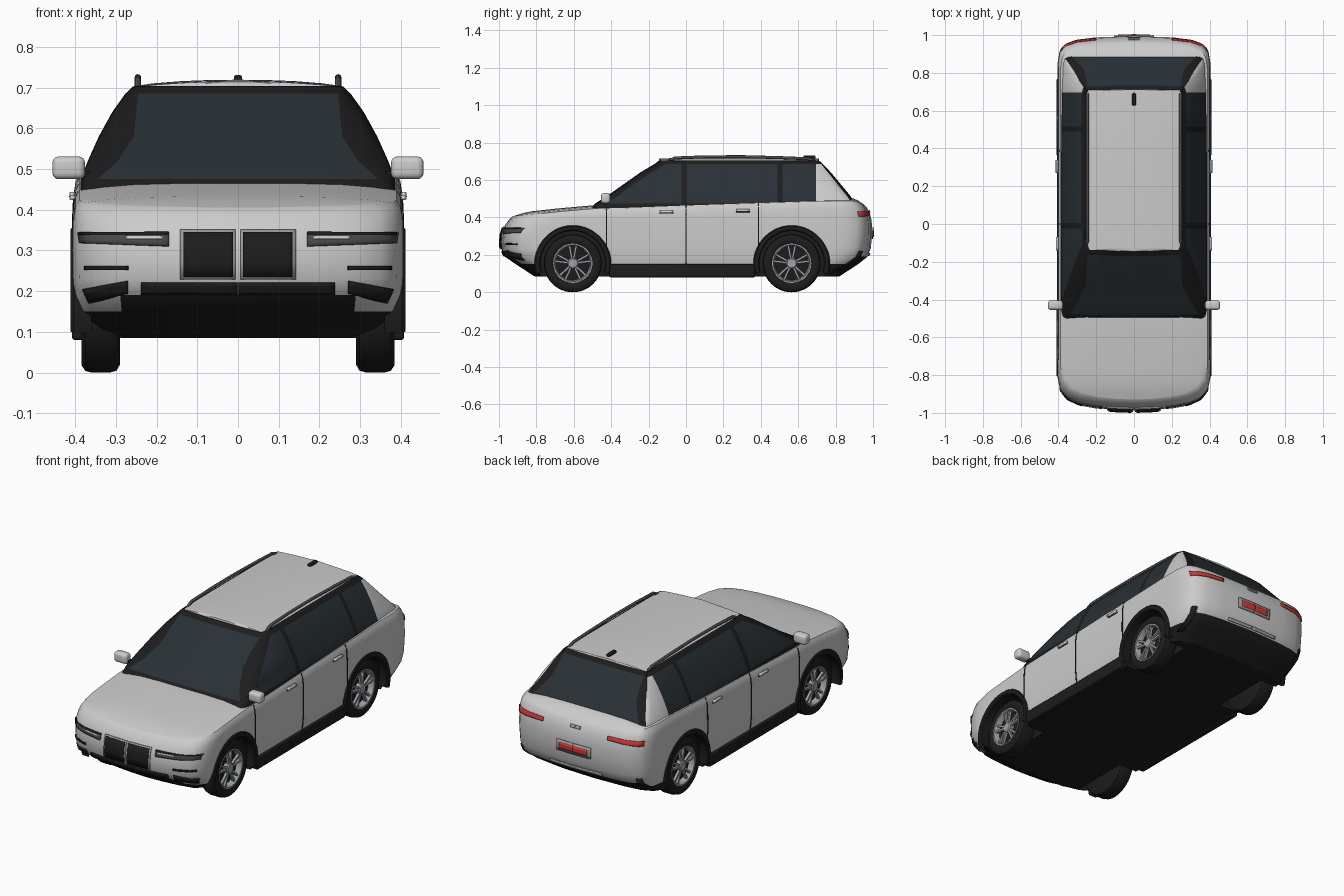
import bpy, bmesh, math
from mathutils import Vector, Matrix
from mathutils.bvhtree import BVHTree

if "Cube" in bpy.data.objects:
    bpy.data.objects.remove(bpy.data.objects["Cube"])


def material(name, r, g, b):
    m = bpy.data.materials.new(name)
    m.diffuse_color = (r, g, b, 1)
    m.use_nodes = True
    m.node_tree.nodes["Principled BSDF"].inputs["Base Color"].default_value = m.diffuse_color
    return m


PAINT = material("paint", .60, .61, .63)
BLACK = material("black_trim", .012, .012, .013)
GLASS = material("glass", .022, .03, .036)
DARK = material("dark_grey", .07, .07, .075)
METAL = material("metal", .35, .36, .37)
RED = material("red_lens", .6, .04, .04)
PALE = material("pale_lens", .8, .8, .8)


def add(name, bm, mats, mirror=True):
    bmesh.ops.remove_doubles(bm, verts=bm.verts, dist=1e-5)
    bmesh.ops.recalc_face_normals(bm, faces=bm.faces)
    me = bpy.data.meshes.new(name)
    bm.to_mesh(me)
    bm.free()
    for m in mats:
        me.materials.append(m)
    ob = bpy.data.objects.new(name, me)
    bpy.context.collection.objects.link(ob)
    if mirror:
        ob.modifiers.new("mirror", 'MIRROR')
    return ob


def grid(name, rows, mats, pick=lambda r, c: 0, wrap=False, mirror=True):
    """Skin a list of equal-length point rows."""
    bm = bmesh.new()
    vs = [[bm.verts.new(p) for p in row] for row in rows]
    n = len(rows[0])
    for r in range(len(rows) - 1):
        for c in range(n if wrap else n - 1):
            d = (c + 1) % n
            f = bm.faces.new((vs[r][c], vs[r][d], vs[r + 1][d], vs[r + 1][c]))
            f.material_index = pick(r, c)
    return add(name, bm, mats, mirror)


def box(name, centre, size, mat, bevel=0, mirror=True):
    bm = bmesh.new()
    bmesh.ops.create_cube(bm, size=1, matrix=Matrix.Translation(centre) @ Matrix.Diagonal((*size, 1)))
    if bevel:
        bmesh.ops.bevel(bm, geom=bm.edges[:], offset=bevel, segments=4, profile=.5, affect='EDGES')
    return add(name, bm, [mat], mirror)


def apply_all(ob):
    bpy.context.view_layer.objects.active = ob
    for m in list(ob.modifiers):
        bpy.ops.object.modifier_apply(modifier=m.name)


# Lower body: plan outlines stacked by height, then closed over the top
TOP = [(-1, .36), (-.97, .385), (-.93, .405), (-.85, .43), (-.7, .447), (-.5, .465), (-.3, .47),
       (0, .482), (.7, .505), (.88, .507), (.93, .487), (.965, .455), (1, .42)]


def top_z(x, y):
    z = TOP[-1][1]
    for (a, za), (b, zb) in zip(TOP, TOP[1:]):
        if a <= y <= b:
            z = za + (zb - za) * (y - a) / (b - a)
    return z - .02 * (x / .4) ** 4


FRONT = [(0, 0), (.25, .004), (.5, .014), (.72, .032), (.87, .06), (.96, .105), (1, .18)]
REAR = [(1, .15), (.97, .08), (.9, .045), (.75, .02), (.5, .007), (0, 0)]
SIDE = 24


def outline(w, yf, yb):
    a, b = yf + .18, yb - .15
    return ([(w * u, yf + d) for u, d in FRONT]
            + [(w, a + (b - a) * k / SIDE) for k in range(1, SIDE)]
            + [(w * u, yb - d) for u, d in REAR])


LEVELS = [(.085, .378, -.81, .82), (.15, .397, -.91, .92), (.19, .402, -.968, .97), (.24, .405, -.985, .988),
          (.32, .406, -.988, .995), (.38, .405, -.982, .995), (.42, .403, -.968, .99),
          (.445, .399, -.95, .98), (.46, .39, -.93, .965)]
rows = [[(0, y, .085) for x, y in outline(*LEVELS[0][1:])]]
for zl, w, yf, yb in LEVELS:
    rows.append([(x, y, zl if zl <= .2 else .2 + (zl - .2) * (top_z(x, y) - .2) / .26)
                 for x, y in outline(w, yf, yb)])
for s in (.95, .85, .65, .35, 0):
    rows.append([(x * s, y, top_z(x * s, y)) for x, y in outline(.39, -.93, .965)])
last = len(rows[0])
body = grid("body", rows, [PAINT, BLACK],
            lambda r, c: int(r < 2 or (r == 2 and (c < 3 or c > last - 5))))
apply_all(body)

# Wheel wells cut out of the body
WHEELS = (-.605, .565)
bm = bmesh.new()
for wy in WHEELS:
    for sx in (-1, 1):
        bmesh.ops.create_cone(bm, cap_ends=True, segments=48, radius1=.185, radius2=.185, depth=.2,
                              matrix=Matrix.Translation((sx * .365, wy, .155)) @ Matrix.Rotation(math.pi / 2, 4, 'Y'))
cutter = add("wheel_well_cutter", bm, [BLACK], False)
cutter.hide_render = True
cut = body.modifiers.new("wells", 'BOOLEAN')
cut.operation, cut.solver, cut.object = 'DIFFERENCE', 'EXACT', cutter
cut.material_mode = 'TRANSFER'
apply_all(body)
bpy.data.objects.remove(cutter)

# Cabin: z, side x, windscreen y, windscreen half width, side start y, rear glass y, its half width, side end y
CABIN = [(.43, .388, -.53, .36, -.46, .925, .36, .87), (.475, .384, -.485, .345, -.425, .905, .352, .86),
         (.52, .367, -.415, .295, -.36, .875, .31, .83), (.58, .34, -.33, .256, -.275, .825, .265, .785),
         (.64, .307, -.245, .25, -.185, .775, .253, .74), (.685, .275, -.17, .246, -.11, .733, .248, .715),
         (.703, .256, -.145, .243, -.08, .712, .246, .703)]
rows = []
for z, xs, yf, xg, ya, yr, xr, yd in CABIN:
    xy = [(0, yf), (xg * .5, yf + .002), (xg, yf + .008), (xg + .65 * (xs - xg), yf + .3 * (ya - yf)), (xs, ya)]
    xy += [(xs + .002, y) for y in (-.025, .005, .49, .515, .695)]
    xy += [(xs - .004, yd), (xr + .7 * (xs - xr), yd + .6 * (yr - yd)), (xr + .02 * (xs - xr) / .06, yr - .01),
           (xr, yr - .006), (xr * .5, yr - .001), (0, yr)]
    rows.append([(x, y, z) for x, y in xy])
rim = rows[-1]
for s in (.96, .8, .55, .3, 0):
    rows.append([(x * s, y, .703 + .012 * (1 - s * s) + .006 * (1 - ((y - .28) / .43) ** 2) * (1 - s ** 6))
                 for x, y, _ in rim])


def cabin_part(r, c):
    if r > 6:
        return 0
    if 1 <= r <= 4 and c in (0, 1, 4, 6, 8, 13, 14):
        return 2
    return 0 if c in (9, 10) and r < 5 else 1


grid("cabin", rows, [PAINT, BLACK, GLASS], cabin_part)

# Thin panels laid onto the body surface
bm = bmesh.new()
bm.from_mesh(body.data)
tree = BVHTree.FromBMesh(bm)
bm.free()


def panel(name, view, quad, mat, off=.002, nu=10, nv=3, thick=.008):
    a, b, c, d = (Vector(p) for p in quad)
    rows = []
    for j in range(nv + 1):
        row = []
        for i in range(nu + 1):
            u, v = a.lerp(b, i / nu).lerp(d.lerp(c, i / nu), j / nv)
            start, ray = {'f': ((u, -2, v), (0, 1, 0)), 'r': ((u, 2, v), (0, -1, 0)),
                          's': ((2, u, v), (-1, 0, 0))}[view]
            hit = tree.ray_cast(Vector(start), Vector(ray))[0]
            if hit is None:
                hit = tree.find_nearest(Vector((u, -.95 if view == 'f' else .95, v)) if view != 's'
                                        else Vector((.4, u, v)))[0]
            row.append(hit - Vector(ray) * off)
        rows.append(row)
    ob = grid(name, rows, [mat])
    sol = ob.modifiers.new("solid", 'SOLIDIFY')
    sol.thickness, sol.offset = thick, 0


def rect(u0, u1, v0, v1):
    return [(u0, v0), (u1, v0), (u1, v1), (u0, v1)]


# Front details
panel("headlight", 'f', [(.17, .31), (.388, .318), (.392, .343), (.17, .345)], DARK)
panel("headlight_top_strip", 'f', rect(.17, .388, .338, .344), BLACK, .004)
panel("headlight_lamp", 'f', rect(.185, .275, .328, .334), PALE, .005)
panel("grille_frame", 'f', rect(.006, .142, .229, .35), METAL, .004)
panel("grille", 'f', rect(.012, .134, .235, .344), BLACK, .009)
panel("lower_intake", 'f', rect(.001, .238, .192, .22), BLACK, .003)
panel("bumper_slot", 'f', rect(.27, .375, .252, .262), BLACK)
panel("bumper_vent", 'f', [(.27, .195), (.365, .172), (.38, .205), (.27, .225)], BLACK)

# Rear details
panel("tail_light", 'r', [(.2, .412), (.385, .405), (.388, .432), (.2, .432)], RED, .003)
panel("plate_surround", 'r', rect(.001, .105, .285, .345), METAL, .003)
panel("plate", 'r', rect(.001, .085, .297, .333), RED, .006)
panel("tailgate_handle", 'r', rect(.001, .03, .425, .44), METAL, .003)
panel("rear_step", 'r', rect(.001, .16, .195, .21), METAL, .004)
panel("rear_corner_vent", 'r', rect(.35, .375, .12, .22), BLACK)

# Side details
for y, z in ((-.425, .445), (0, .462), (.388, .475)):
    panel("door_gap", 's', rect(y - .003, y + .003, .15, z), BLACK, .0005, 1, 10, .004)
for y, z in ((-.105, .43), (.305, .437)):
    panel("door_handle", 's', rect(y - .035, y + .035, z - .006, z + .006), PAINT, .006, 4, 2, .012)
    panel("door_handle_shadow", 's', rect(y - .037, y + .037, z - .01, z - .005), BLACK, .001, 4, 1, .004)
box("sill", (.388, -.02, .115), (.04, .78, .07), BLACK, .008)

# Mirrors, roof rails and antenna
box("door_mirror", (.416, -.43, .503), (.08, .05, .056), PAINT, .016)
box("mirror_foot", (.378, -.425, .485), (.03, .025, .02), BLACK)
curve = bpy.data.curves.new("roof_rail", 'CURVE')
curve.dimensions = '3D'
curve.bevel_depth = .008
curve.use_fill_caps = True
pts = [(-.1, .698), (-.06, .718), (.1, .724), (.3, .725), (.5, .72), (.65, .714), (.69, .7)]
spline = curve.splines.new('POLY')
spline.points.add(len(pts) - 1)
for p, (y, z) in zip(spline.points, pts):
    p.co = (.246, y, z, 1)
curve.materials.append(DARK)
rail = bpy.data.objects.new("roof_rail", curve)
bpy.context.collection.objects.link(rail)
rail.modifiers.new("mirror", 'MIRROR')
box("antenna", (0, .66, .722), (.02, .065, .018), BLACK, .006, False)


# Wheels and arch trims, turned about the x axis
def lathe(name, y, profile, mat, start=0, sweep=360, n=48):
    full = sweep == 360
    angles = [math.radians(start + sweep * k / n) for k in range(n if full else n + 1)]
    return grid(name, [[(x, y + r * math.cos(a), .155 + r * math.sin(a)) for a in angles]
                       for x, r in profile], [mat], wrap=full)


for y in WHEELS:
    lathe("tyre", y, [(.345, 0), (.345, .1), (.378, .104), (.385, .118), (.384, .138), (.375, .151), (.36, .155),
                      (.315, .155), (.298, .15), (.29, .135), (.29, 0)], BLACK)
    lathe("rim", y, [(.35, .09), (.372, .093), (.381, .098), (.381, .105), (.37, .108)], METAL)
    lathe("hub", y, [(.35, .03), (.374, .03), (.379, .024), (.379, 0)], METAL, n=24)
    bm = bmesh.new()
    for k in range(5):
        for side in (-11, 11):
            turn = Matrix.Rotation(math.radians(90 + 72 * k + side), 4, 'X')
            bmesh.ops.create_cube(bm, size=1, matrix=Matrix.Translation((.368, y, .155)) @ turn
                                  @ Matrix.Translation((0, .06, 0)) @ Matrix.Diagonal((.014, .078, .011, 1)))
    add("spokes", bm, [METAL], True)
    lathe("arch_trim", y, [(.36, .172), (.405, .172), (.411, .178), (.411, .198), (.403, .205), (.36, .205)],
          BLACK, -16, 212)

# Smooth shading with sharp creases kept
for ob in bpy.context.collection.objects:
    ob.select_set(ob.type == 'MESH')
bpy.context.view_layer.objects.active = body
bpy.ops.object.shade_smooth_by_angle(angle=math.radians(32))
